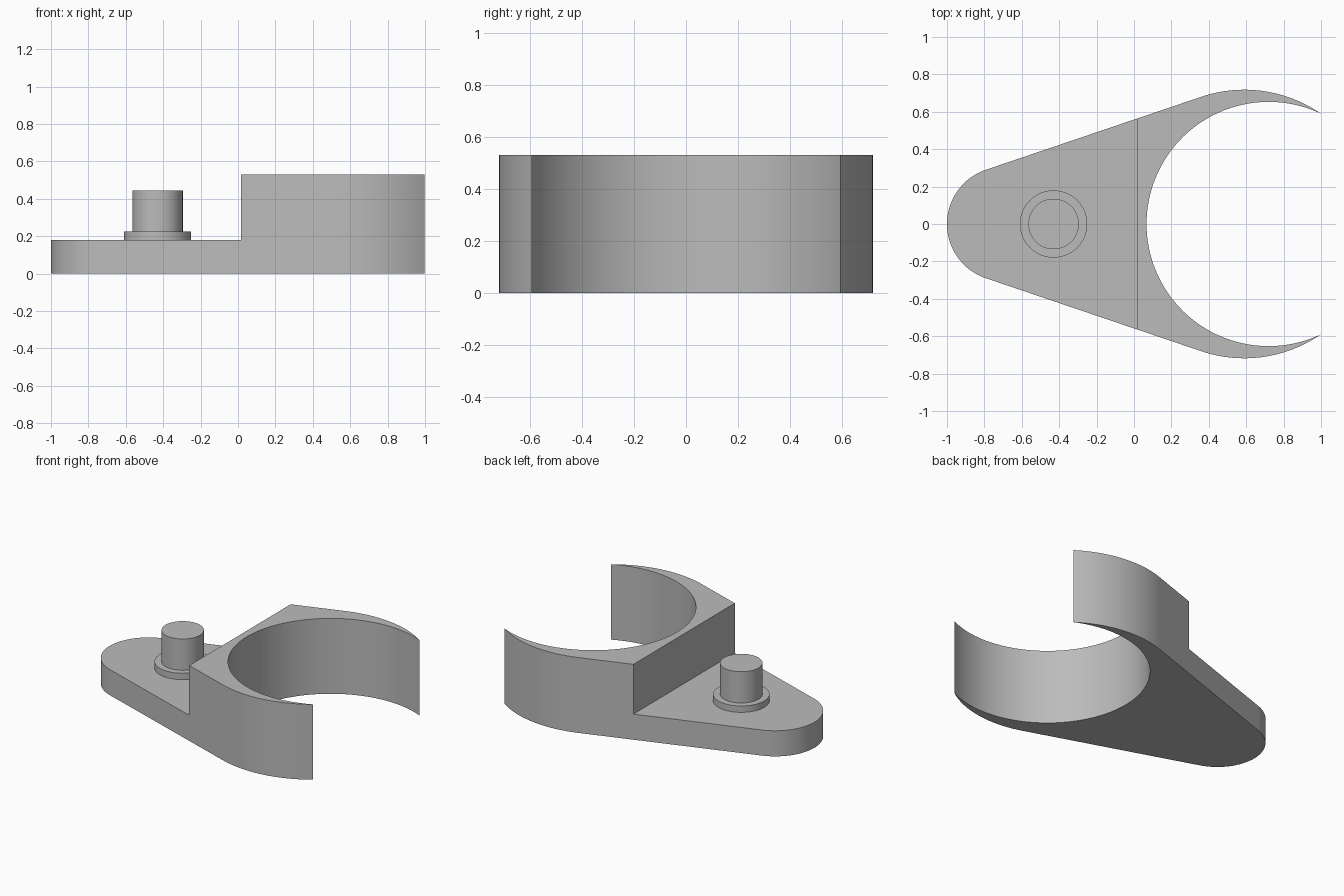
import bpy, bmesh
from math import sin, cos, asin, atan2, pi, sqrt, radians
from mathutils import Vector

if "Cube" in bpy.data.objects:
    bpy.data.objects.remove(bpy.data.objects["Cube"])

# Dimensions
TAIL_X, TAIL_R = -0.694, 0.306
OUT_X, OUT_R = 0.59, 0.718
IN_X, IN_R = 0.72, 0.653
STEP_X, LOW, HIGH = 0.015, 0.18, 0.53
PEG_X = -0.43

grey = bpy.data.materials.new("plain_grey")
grey.use_nodes = True
COLOUR = (0.5, 0.5, 0.5, 1)
grey.diffuse_color = COLOUR
grey.node_tree.nodes["Principled BSDF"].inputs["Base Color"].default_value = COLOUR


def finish(bm, name):
    bmesh.ops.recalc_face_normals(bm, faces=bm.faces)
    mesh = bpy.data.meshes.new(name)
    bm.to_mesh(mesh)
    bm.free()
    mesh.materials.append(grey)
    obj = bpy.data.objects.new(name, mesh)
    bpy.context.collection.objects.link(obj)
    bpy.ops.object.select_all(action="DESELECT")
    obj.select_set(True)
    bpy.context.view_layer.objects.active = obj
    bpy.ops.object.shade_smooth_by_angle(angle=radians(30))
    # Keep the large flat sides flat beside the rounded ends
    obj.modifiers.new("flat_sides", "WEIGHTED_NORMAL").keep_sharp = True
    return obj


def arc(cx, r, start, end, steps):
    angles = [start + (end - start) * i / steps for i in range(steps + 1)]
    return [Vector((cx + r * cos(a), r * sin(a), 0)) for a in angles]


def raise_faces(bm, faces, height):
    grown = bmesh.ops.extrude_face_region(bm, geom=faces)["geom"]
    verts = [g for g in grown if isinstance(g, bmesh.types.BMVert)]
    bmesh.ops.translate(bm, verts=verts, vec=(0, 0, height))
    return [g for g in grown if isinstance(g, bmesh.types.BMFace)]


# Outline: tail arc, tangent sides, outer claw arcs and round bite
tangent = pi / 2 + asin((OUT_R - TAIL_R) / (OUT_X - TAIL_X))
tip_x = (OUT_R**2 - IN_R**2 + IN_X**2 - OUT_X**2) / (2 * (IN_X - OUT_X))
tip_y = sqrt(OUT_R**2 - (tip_x - OUT_X)**2)
out_a = atan2(tip_y, tip_x - OUT_X)
in_a = atan2(tip_y, tip_x - IN_X)
outline = arc(OUT_X, OUT_R, out_a, tangent, 24)
outline += arc(TAIL_X, TAIL_R, tangent, 2 * pi - tangent, 48)
outline += arc(OUT_X, OUT_R, -tangent, -out_a, 24)
outline += arc(IN_X, IN_R, 2 * pi - in_a, in_a, 80)[1:-1]

# Base plate with the raised claw
bm = bmesh.new()
base = bm.faces.new([bm.verts.new(p) for p in outline])
bottom_copy = base.copy()
bmesh.ops.delete(bm, geom=[base], context="FACES_ONLY")
top = raise_faces(bm, [bottom_copy], LOW)
if not any(all(v.co.z < 0.001 for v in f.verts) for f in bm.faces):
    bm.faces.new([v for v in bm.verts if v.co.z < 0.001])
geom = top + list({e for f in top for e in f.edges}) + list({v for f in top for v in f.verts})
bmesh.ops.bisect_plane(bm, geom=geom, plane_co=(STEP_X, 0, 0), plane_no=(1, 0, 0))
claw = [f for f in bm.faces if all(v.co.z > LOW - 0.001 and v.co.x > STEP_X - 0.001 for v in f.verts)]
raise_faces(bm, claw, HIGH - LOW)
finish(bm, "base_and_claw")

# Peg and its collar
for name, radius, low, high in (("peg_collar", 0.18, LOW, 0.225), ("peg", 0.135, 0.225, 0.445)):
    bm = bmesh.new()
    bmesh.ops.create_cone(bm, cap_ends=True, segments=64, radius1=radius, radius2=radius, depth=high - low)
    bmesh.ops.translate(bm, verts=bm.verts, vec=(PEG_X, 0, (low + high) / 2))
    finish(bm, name)
